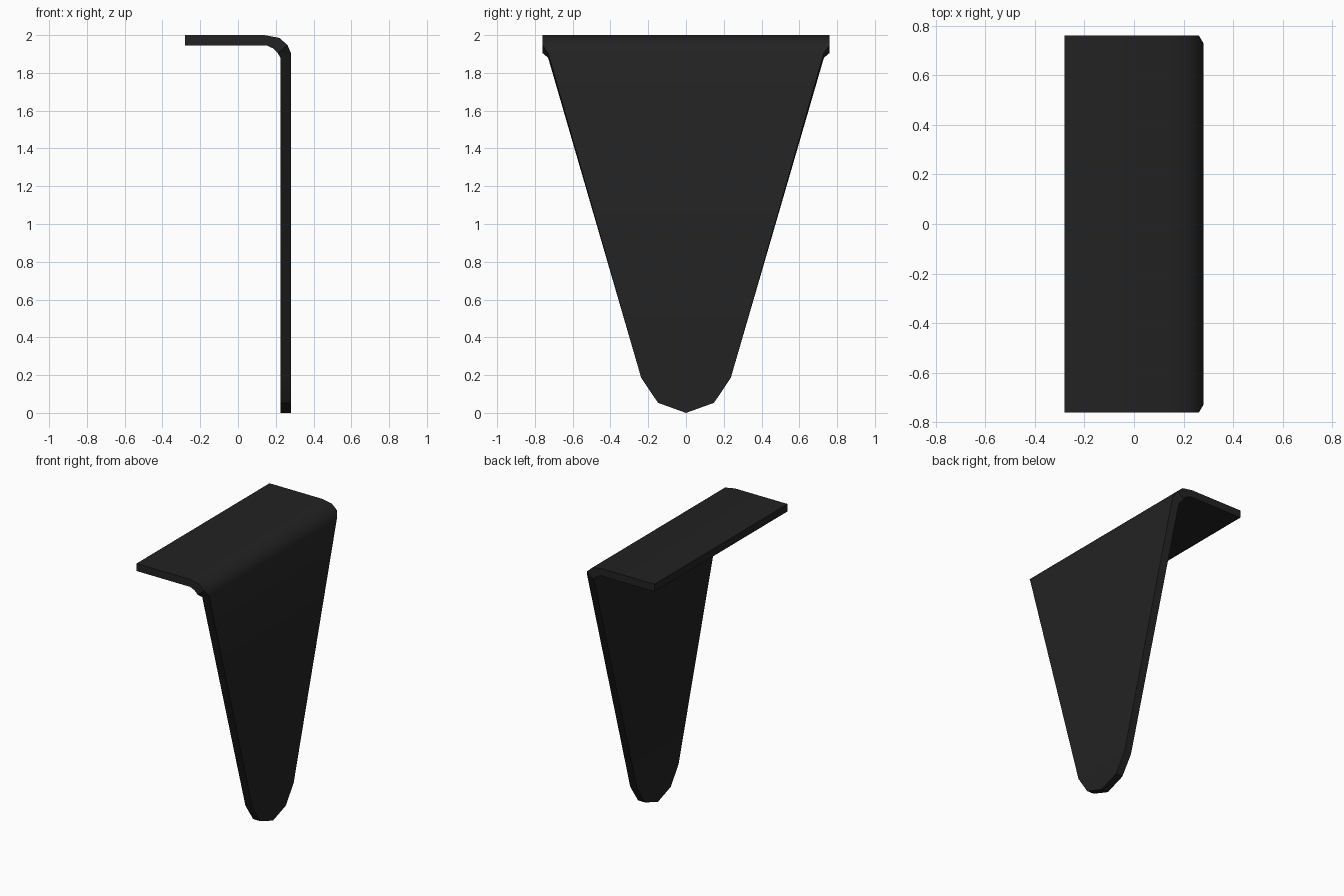
import bpy, bmesh, math

default = bpy.data.objects.get("Cube")
if default:
    bpy.data.objects.remove(default, do_unlink=True)

# Dark metal colour
metal = bpy.data.materials.new("black_metal")
colour = (0.016, 0.016, 0.016, 1)
metal.diffuse_color = colour
metal.use_nodes = True
metal.node_tree.nodes["Principled BSDF"].inputs["Base Color"].default_value = colour

# Stations along the bent sheet: outer (x, z), inner (x, z), half width
OUT, IN = 0.28, 0.225
stations = [
    ((-OUT, 2.0), (-OUT, 1.946), 0.76),
    ((0.14, 2.0), (0.15, 1.946), 0.76),
    ((0.22, 1.985), (0.185, 1.93), 0.76),
    ((0.262, 1.947), (0.21, 1.905), 0.76),
    ((OUT, 1.905), (IN, 1.88), 0.73),
    ((OUT, 0.185), (IN, 0.185), 0.237),
    ((OUT, 0.053), (IN, 0.053), 0.148),
    ((OUT, 0.0), (IN, 0.0), 0.0),
]

# Bent bracket: a tapering tongue under a rectangular flange
bm = bmesh.new()
rings = []
for outer, inner, w in stations:
    corners = ((outer, -w), (outer, w), (inner, w), (inner, -w))
    rings.append([bm.verts.new((p[0], y, p[1])) for p, y in corners])
for a, b in zip(rings, rings[1:]):
    for i in range(4):
        j = (i + 1) % 4
        bm.faces.new((a[i], a[j], b[j], b[i]))
bm.faces.new(rings[0])
bmesh.ops.remove_doubles(bm, verts=bm.verts[:], dist=0.0005)
bmesh.ops.recalc_face_normals(bm, faces=bm.faces[:])
mesh = bpy.data.meshes.new("bent_bracket")
bm.to_mesh(mesh)
bm.free()
mesh.materials.append(metal)
bracket = bpy.data.objects.new("bent_bracket", mesh)
bpy.context.collection.objects.link(bracket)

# Smooth the bend, keep the sheet edges crisp
bpy.ops.object.select_all(action="DESELECT")
bracket.select_set(True)
bpy.context.view_layer.objects.active = bracket
bpy.ops.object.shade_smooth_by_angle(angle=math.radians(35))
